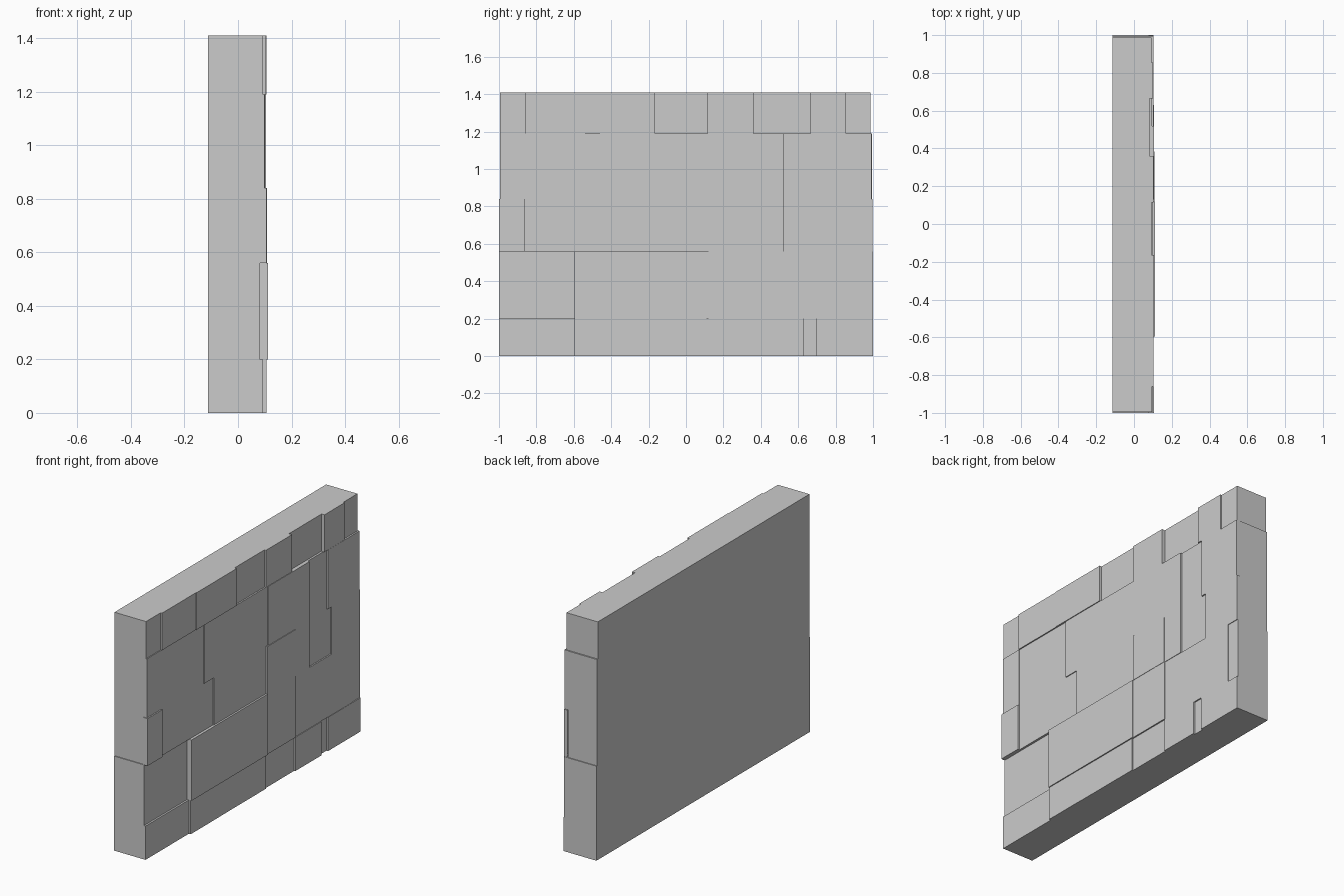
import bpy

BACK, BED = -0.113, 0.078   # rear plane and depth where the stone faces start


def prism(name, outline, x0, x1, rear, front):
    """Extrude a (y, z) outline along x, leaving hidden ends open."""
    n = len(outline)
    verts = [(x, y, z) for x in (x0, x1) for y, z in outline]
    faces = [(i, (i + 1) % n, n + (i + 1) % n, n + i) for i in range(n)]
    if rear:
        faces.append(tuple(reversed(range(n))))
    if front:
        faces.append(tuple(range(n, 2 * n)))
    mesh = bpy.data.meshes.new(name)
    mesh.from_pydata(verts, [], faces)
    obj = bpy.data.objects.new(name, mesh)
    bpy.context.collection.objects.link(obj)


def rect(y0, y1, z0, z1):
    return [(y0, z0), (y1, z0), (y1, z1), (y0, z1)]


def course(name, z0, z1, edges, depths):
    """A row of rectangular stones between successive edges."""
    for i, d in enumerate(depths):
        prism(f"{name}_stone_{i + 1}", rect(edges[i], edges[i + 1], z0, z1),
              BED, d, False, True)


# Wall body behind the stone faces, in tiers
for name, y0, y1, z0, z1 in [("lower_body", -1, 1, 0, 0.56),
                             ("middle_body", -0.995, 0.995, 0.56, 1.19),
                             ("upper_body", -0.995, 0.987, 1.19, 1.41)]:
    prism(name, rect(y0, y1, z0, z1), BACK, BED, True, False)

# Regular courses
course("base", 0, 0.20,
       [-1, -0.595, -0.32, 0.11, 0.385, 0.63, 0.695, 1],
       [0.094, 0.106, 0.105, 0.099, 0.106, 0.094, 0.104])
course("lower", 0.20, 0.56,
       [-1, -0.595, 0.12, 0.385, 0.92, 1],
       [0.083, 0.112, 0.107, 0.102, 0.098])
course("top", 1.19, 1.41,
       [-0.995, -0.86, -0.54, -0.165, 0.115, 0.36, 0.665, 0.855, 0.987],
       [0.094, 0.103, 0.106, 0.092, 0.102, 0.082, 0.101, 0.092])

# Middle course: interlocking rectangular and stepped stones
middle = [
    ("left_lower", rect(-1, -0.86, 0.56, 0.84), 0.107),
    ("left_upper", rect(-0.995, -0.86, 0.84, 1.19), 0.099),
    ("stepped_left", [(-0.86, 0.56), (-0.37, 0.56), (-0.37, 0.84),
                      (-0.46, 0.84), (-0.46, 1.19), (-0.86, 1.19)], 0.096),
    ("centre", [(-0.37, 0.56), (0.12, 0.56), (0.12, 0.84), (-0.05, 0.84),
                (-0.05, 1.19), (-0.46, 1.19), (-0.46, 0.84), (-0.37, 0.84)], 0.101),
    ("centre_upper", rect(-0.05, 0.13, 0.84, 1.19), 0.101),
    ("square", rect(0.12, 0.385, 0.56, 0.84), 0.109),
    ("hooked", [(0.385, 0.56), (0.52, 0.56), (0.52, 1.19), (0.13, 1.19),
                (0.13, 0.84), (0.385, 0.84)], 0.105),
    ("stepped_right", [(0.52, 0.555), (0.73, 0.555), (0.73, 0.84),
                       (0.695, 0.84), (0.695, 1.19), (0.52, 1.19)], 0.094),
    ("right_end", [(0.73, 0.56), (0.998, 0.56), (0.998, 0.84), (0.992, 0.84),
                   (0.992, 1.19), (0.695, 1.19), (0.695, 0.84), (0.73, 0.84)], 0.102),
]
for name, outline, depth in middle:
    prism(f"middle_stone_{name}", outline, BED, depth, False, True)
